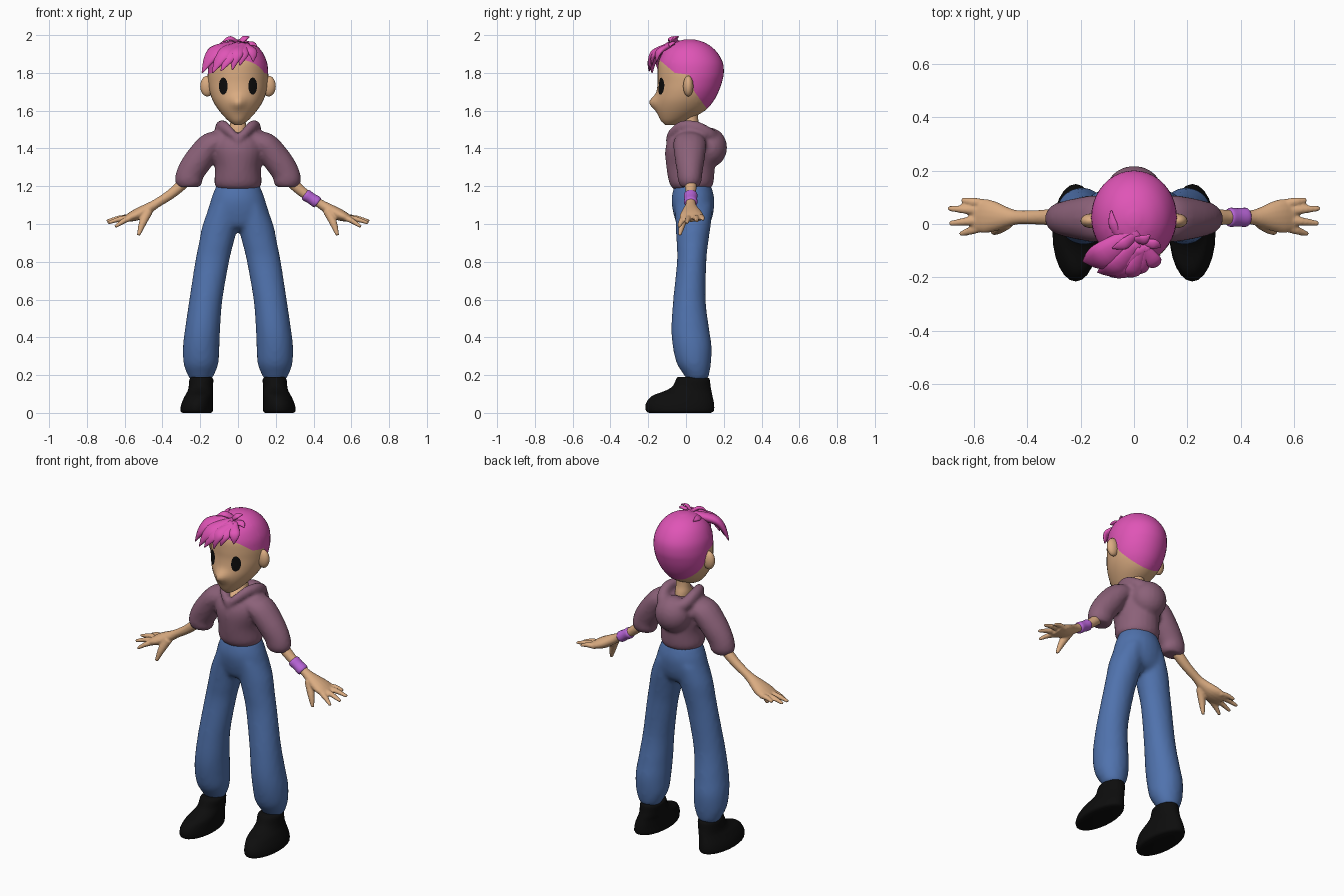
import bpy, bmesh, math
from mathutils import Vector
from mathutils.bvhtree import BVHTree

if "Cube" in bpy.data.objects:
    bpy.data.objects.remove(bpy.data.objects["Cube"])


def material(name, r, g, b):
    m = bpy.data.materials.new(name)
    m.use_nodes = True
    m.diffuse_color = (r, g, b, 1)
    bsdf = m.node_tree.nodes["Principled BSDF"]
    bsdf.inputs["Base Color"].default_value = (r, g, b, 1)
    bsdf.inputs["Roughness"].default_value = 0.7
    return m


SKIN = material("tan skin", 0.70, 0.41, 0.22)
HAIR = material("pink hair", 0.74, 0.09, 0.47)
TOP = material("mauve cloth", 0.26, 0.12, 0.19)
DENIM = material("blue denim", 0.08, 0.17, 0.42)
BAND = material("purple band", 0.48, 0.13, 0.68)
BLACK = material("black", 0.004, 0.004, 0.004)


def finish(name, bm, *mats):
    bmesh.ops.recalc_face_normals(bm, faces=bm.faces[:])
    for f in bm.faces:
        f.smooth = True
    me = bpy.data.meshes.new(name)
    bm.to_mesh(me)
    bm.free()
    for m in mats:
        me.materials.append(m)
    ob = bpy.data.objects.new(name, me)
    bpy.context.collection.objects.link(ob)
    return ob


def spline(a, b, c, d, t):
    return 0.5 * (2 * b + (c - a) * t + (2 * a - 5 * b + 4 * c - d) * t ** 2 + (3 * b - a - 3 * c + d) * t ** 3)


def loft(bm, rings, seg=24, steps=4):
    """Closed skin through smoothly interpolated elliptic rings (centre, u, v)."""
    n = len(rings)
    pick = lambda i: rings[min(max(i, 0), n - 1)]
    dense = [[spline(*(pick(i + k)[j] for k in (-1, 0, 1, 2)), s / steps) for j in range(3)]
             for i in range(n - 1) for s in range(steps)] + [rings[-1]]
    angles = [math.tau * k / seg for k in range(seg)]
    loops = [[bm.verts.new(c + u * math.cos(a) + v * math.sin(a)) for a in angles] for c, u, v in dense]
    for lo, hi in zip(loops, loops[1:]):
        for k in range(seg):
            j = (k + 1) % seg
            bm.faces.new((lo[k], lo[j], hi[j], hi[k]))
    bm.faces.new(loops[0])
    bm.faces.new(loops[-1])


def stack(bm, rows, s=1, seg=24):
    """Rows of (z, x centre, half width, y front, y back)."""
    loft(bm, [(Vector((s * x, (f + b) / 2, z)), Vector((w, 0, 0)), Vector((0, (b - f) / 2, 0)))
              for z, x, w, f, b in rows], seg)


def tube(bm, rows, s=1, side=(0, 1, 0), seg=16):
    """Rows of (x, y, z, radius along side, other radius)."""
    pts = [Vector((s * r[0], r[1], r[2])) for r in rows]
    rings = []
    for i, p in enumerate(pts):
        t = (pts[min(i + 1, len(pts) - 1)] - pts[max(i - 1, 0)]).normalized()
        u = Vector(side)
        u = (u - t * u.dot(t)).normalized()
        rings.append((p, u * rows[i][3], t.cross(u) * rows[i][4]))
    loft(bm, rings, seg)


def ball(bm, centre, radii):
    made = bmesh.ops.create_uvsphere(bm, u_segments=20, v_segments=12, radius=1)["verts"]
    for v in made:
        v.co = Vector(centre) + Vector([a * b for a, b in zip(v.co, radii)])


def blend(ob, voxel, smooth):
    """Fuse overlapping shells into one soft surface."""
    m = ob.modifiers.new("fuse", "REMESH")
    m.mode, m.voxel_size, m.use_smooth_shade = "VOXEL", voxel, True
    m = ob.modifiers.new("soften", "SMOOTH")
    m.factor, m.iterations = 0.5, smooth


# Head with nose; hair is split off along the hairline
bm = bmesh.new()
stack(bm, [(1.525, 0, .02, -.11, -.06), (1.55, 0, .055, -.135, .01), (1.60, 0, .1, -.155, .1),
           (1.65, 0, .132, -.16, .145), (1.70, 0, .15, -.155, .172), (1.75, 0, .158, -.15, .19),
           (1.80, 0, .16, -.15, .2), (1.86, 0, .152, -.145, .193), (1.92, 0, .122, -.115, .155),
           (1.96, 0, .075, -.06, .1), (1.978, 0, .02, -.005, .04)], seg=40)
for v in bm.verts:
    if v.co.y < 0:
        v.co.y -= .035 * math.exp(-(v.co.x / .035) ** 2 - ((v.co.z - 1.643) / .035) ** 2)
face_tree = BVHTree.FromBMesh(bm)
hairline = [(-.2, 1.92), (-.06, 1.80), (.02, 1.79), (.045, 1.70), (.125, 1.59)]
spans = list(zip(hairline, hairline[1:]))
for (y0, z0), (y1, z1) in spans:
    bmesh.ops.bisect_plane(bm, geom=bm.verts[:] + bm.edges[:] + bm.faces[:], dist=1e-5,
                           plane_co=(0, y0, z0), plane_no=(0, z0 - z1, y1 - y0))
for f in bm.faces:
    c = f.calc_center_median()
    limit = 0
    for (y0, z0), (y1, z1) in spans:
        if y0 <= c.y < y1:
            limit = z0 + (z1 - z0) * (c.y - y0) / (y1 - y0)
    f.material_index = int(c.z > limit)
finish("head", bm, SKIN, HAIR)

# Eyes: thin oval plates laid on the face
for s, label in ((1, "left"), (-1, "right")):
    bm = bmesh.new()
    bmesh.ops.create_circle(bm, cap_ends=True, cap_tris=True, segments=24, radius=1)
    bmesh.ops.subdivide_edges(bm, edges=bm.edges[:], cuts=2, use_grid_fill=True)
    for v in bm.verts:
        x, z = s * .078 + v.co.x * .023, 1.73 + v.co.y * .045
        hit = face_tree.ray_cast(Vector((x, -1, z)), Vector((0, 1, 0)))[0]
        v.co = (x, hit.y - .004, z)
    finish(label + "_eye", bm, BLACK)

    bm = bmesh.new()
    ball(bm, (s * .162, .012, 1.73), (.038, .027, .055))
    finish(label + "_ear", bm, SKIN)

# Swept fringe and loose tufts: (root, middle, tip, half width)
locks = [((.02, -.03, 1.95), (-.10, -.11, 1.92), (-.19, -.14, 1.80), .055),
         ((.02, -.07, 1.95), (-.06, -.15, 1.91), (-.135, -.18, 1.80), .045),
         ((.03, -.09, 1.95), (-.03, -.165, 1.90), (-.09, -.195, 1.81), .036),
         ((.04, -.08, 1.95), (.0, -.165, 1.91), (-.03, -.19, 1.815), .034),
         ((.05, -.08, 1.95), (.03, -.155, 1.91), (.01, -.18, 1.84), .03),
         ((.03, -.08, 1.95), (.07, -.135, 1.92), (.08, -.155, 1.86), .03),
         ((.01, -.04, 1.95), (-.03, -.07, 1.98), (-.08, -.09, 1.965), .022),
         ((.0, -.06, 1.95), (.03, -.06, 1.98), (.06, -.04, 1.99), .02),
         ((-.05, -.06, 1.94), (-.075, -.01, 1.955), (-.085, .05, 1.96), .018),
         ((.03, -.07, 1.95), (.07, -.075, 1.955), (.10, -.085, 1.94), .02)]
bm = bmesh.new()
for root, mid, tip, w in locks:
    root, mid, tip = Vector(root), Vector(mid), Vector(tip)
    late = (mid + tip) / 2 + (mid - (root + tip) / 2) * .35
    side = (tip - root).cross(mid - Vector((0, .02, 1.78)))
    tube(bm, [(*root, w * .6, w * .4), (*mid, w, w * .5), (*late, w * .75, w * .35), (*tip, .003, .003)],
         side=side, seg=12)
finish("fringe", bm, HAIR)

# Neck and upper chest
bm = bmesh.new()
stack(bm, [(1.43, 0, .03, -.09, .07), (1.47, 0, .045, -.082, .08), (1.51, 0, .045, -.035, .075),
           (1.55, 0, .04, -.01, .065), (1.62, 0, .04, -.01, .065)])
finish("neck", bm, SKIN)

# Hooded top: body, sleeves, collar roll and hood fused together
bm = bmesh.new()
stack(bm, [(1.185, 0, .105, -.065, .125), (1.215, 0, .125, -.088, .145), (1.30, 0, .122, -.104, .152),
           (1.39, 0, .14, -.11, .15), (1.45, 0, .13, -.09, .14), (1.49, 0, .09, -.04, .11)])
ball(bm, (0, .125, 1.405), (.105, .093, .105))
for s in (1, -1):
    tube(bm, [(.05, .02, 1.45, .08, .05), (.14, .02, 1.42, .088, .068), (.20, .02, 1.35, .08, .075),
              (.25, .02, 1.275, .068, .073), (.262, .02, 1.225, .062, .073), (.262, .02, 1.195, .045, .055)], s)
    tube(bm, [(-.01, -.09, 1.435, .02, .02), (.035, -.072, 1.48, .024, .024), (.075, -.02, 1.515, .032, .028),
              (.09, .05, 1.51, .036, .032), (.07, .12, 1.475, .036, .036), (-.01, .165, 1.445, .036, .036)],
         s, side=(.1, .2, 1))
blend(finish("hooded_top", bm, TOP), .011, 4)

# Trousers
bm = bmesh.new()
stack(bm, [(1.21, 0, .112, -.06, .13), (1.15, 0, .137, -.075, .148), (1.10, 0, .152, -.075, .15),
           (1.03, 0, .172, -.06, .138), (.985, 0, .15, -.04, .11), (.965, 0, .06, 0, .06)])
for s in (1, -1):
    stack(bm, [(1.10, .07, .075, -.06, .14), (1.0, .092, .094, -.055, .132), (.9, .115, .092, -.05, .118),
               (.8, .137, .09, -.048, .108), (.6, .17, .088, -.068, .104), (.45, .187, .093, -.078, .122),
               (.35, .195, .097, -.07, .136), (.26, .196, .092, -.048, .132), (.2, .197, .07, -.01, .122),
               (.175, .197, .055, .005, .11)], s)
blend(finish("trousers", bm, DENIM), .013, 5)

for s, label in ((1, "left"), (-1, "right")):
    # Arm, palm, fingers and thumb
    bm = bmesh.new()
    tube(bm, [(.22, .02, 1.28, .03, .03), (.30, .025, 1.205, .031, .029), (.36, .025, 1.155, .027, .026),
              (.43, .025, 1.11, .026, .024), (.47, .025, 1.085, .036, .028), (.52, .028, 1.057, .056, .032),
              (.56, .03, 1.04, .064, .027), (.60, .032, 1.025, .055, .015)], s)
    for root_y, tip in ((.075, (.645, .09, 1.025)), (.05, (.695, .058, 1.015)),
                        (.018, (.69, .002, 1.005)), (-.008, (.65, -.038, .985))):
        root = Vector((.56, root_y, 1.035))
        mid = (root + Vector(tip)) / 2 + Vector((0, 0, .006))
        tube(bm, [(*root, .018, .016), (*mid, .016, .014), (*tip, .009, .008)], s)
    tube(bm, [(.475, .005, 1.07, .026, .024), (.505, -.018, 1.005, .02, .019), (.527, -.034, .94, .009, .009)],
         s, side=(s, 0, .3))
    blend(finish(label + "_arm", bm, SKIN), .006, 2)

    # Ankle and shoe
    bm = bmesh.new()
    stack(bm, [(.1, .195, .042, .01, .1), (.22, .195, .042, .01, .1)], s)
    finish(label + "_ankle", bm, SKIN)
    bm = bmesh.new()
    stack(bm, [(0, .218, .075, -.195, .13), (.012, .219, .086, -.212, .148), (.05, .216, .083, -.212, .148),
               (.09, .207, .074, -.18, .14), (.115, .2, .067, -.115, .135), (.14, .197, .064, -.072, .13),
               (.178, .194, .063, -.052, .125), (.19, .194, .05, -.045, .11)], s)
    finish(label + "_shoe", bm, BLACK)

# Wristband on the left arm
bm = bmesh.new()
tube(bm, [(.354, .025, 1.158, .032, .028), (.362, .025, 1.152, .036, .032), (.388, .025, 1.135, .034, .03),
          (.415, .025, 1.117, .036, .032), (.423, .025, 1.111, .032, .028)], seg=24)
finish("wristband", bm, BAND)
